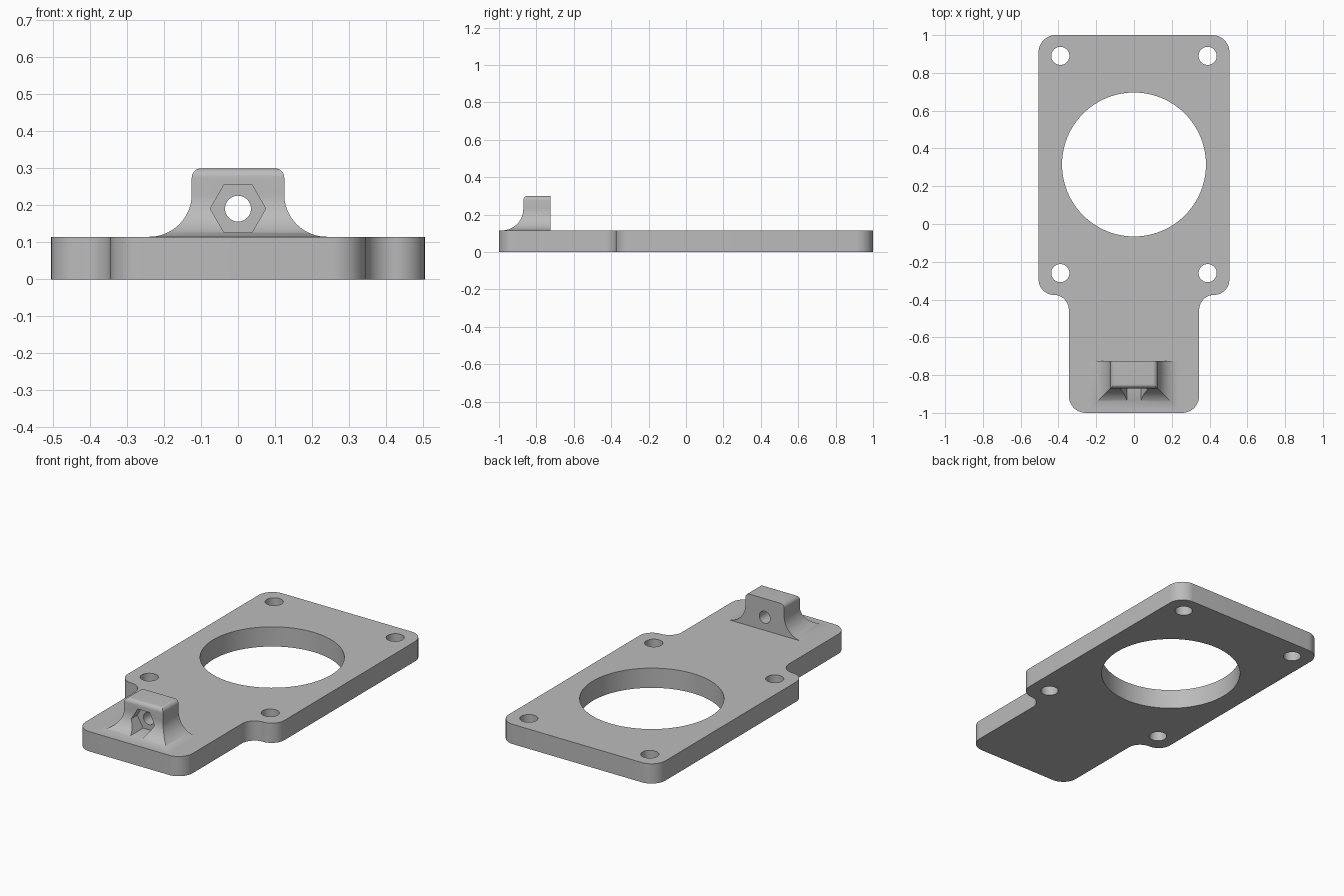
import bpy, bmesh
from math import sin, cos, pi, radians

default = bpy.data.objects.get("Cube")
if default:
    bpy.data.objects.remove(default, do_unlink=True)

grey = bpy.data.materials.new("plain grey")
grey.use_nodes = True
grey.diffuse_color = (0.5, 0.5, 0.5, 1)
grey.node_tree.nodes["Principled BSDF"].inputs["Base Color"].default_value = (0.5, 0.5, 0.5, 1)

THICK = 0.115


def arc(cx, cy, r, start, end, steps=16):
    """Points along a circular arc, angles in degrees."""
    angles = [radians(start + (end - start) * i / steps) for i in range(steps + 1)]
    return [(cx + r * cos(a), cy + r * sin(a)) for a in angles]


def loft(name, rings):
    """Closed solid through a stack of rings with equal point counts."""
    bm = bmesh.new()
    loops = [[bm.verts.new(p) for p in ring] for ring in rings]
    n = len(loops[0])
    for low, high in zip(loops, loops[1:]):
        for i in range(n):
            j = (i + 1) % n
            bm.faces.new((low[i], low[j], high[j], high[i]))
    bm.faces.new(loops[0][::-1])
    bm.faces.new(loops[-1])
    bmesh.ops.recalc_face_normals(bm, faces=bm.faces)
    mesh = bpy.data.meshes.new(name)
    bm.to_mesh(mesh)
    bm.free()
    mesh.materials.append(grey)
    obj = bpy.data.objects.new(name, mesh)
    bpy.context.collection.objects.link(obj)
    return obj


def upright(name, outline, z0, z1):
    return loft(name, [[(x, y, z) for x, y in outline] for z in (z0, z1)])


def lengthwise(name, outline, y0, y1):
    return loft(name, [[(x, y, z) for x, z in outline] for y in (y0, y1)])


def select(obj):
    bpy.ops.object.select_all(action='DESELECT')
    obj.select_set(True)
    bpy.context.view_layer.objects.active = obj


def cut(obj, cutter):
    cutter.hide_render = True
    mod = obj.modifiers.new("cut", 'BOOLEAN')
    mod.operation = 'DIFFERENCE'
    mod.solver = 'EXACT'
    mod.object = cutter
    select(obj)
    bpy.ops.object.modifier_apply(modifier=mod.name)
    bpy.data.objects.remove(cutter, do_unlink=True)


def circle(cx, cy, r, sides):
    return arc(cx, cy, r, 0, 360, sides)[:-1]


# Plate: right half of the outline, mirrored to the left
WIDE, NECK, STEP, R = 0.505, 0.345, -0.375, 0.08
half = arc(NECK - 0.09, -0.91, 0.09, -90, 0)
half += arc(NECK + R, STEP - R, R, 180, 90)
half += arc(WIDE - R, STEP + R, R, -90, 0)[1:]
half += arc(WIDE - 0.09, 0.91, 0.09, 0, 90)
plate = upright("mounting_plate", half + [(-x, y) for x, y in reversed(half)], 0, THICK)

# Large opening and four screw holes
cut(plate, upright("opening_cutter", circle(0, 0.315, 0.381, 96), -0.1, 0.3))
for x in (-0.39, 0.39):
    for y in (-0.26, 0.89):
        cut(plate, upright("screw_cutter", circle(x, y, 0.048, 40), -0.1, 0.3))

# Lug: flared foot on three sides, rounded top, flat back
FLARE, ROUND, TOP = 0.115, 0.025, 0.30
profile = [(FLARE, THICK - 0.02)]
profile += arc(FLARE, THICK + FLARE, FLARE, 270, 180, 20)
profile += arc(-ROUND, TOP - ROUND, ROUND, 0, 90, 8)
rings = []
for d, z in profile:
    w, front, back = 0.125 + d, -0.87 - d, -0.725
    rings.append([(-w, front, z), (w, front, z), (w, back, z), (-w, back, z)])
lug = loft("nut_lug", rings)

# Hexagonal nut pocket in the front and bolt hole right through
cut(lug, lengthwise("pocket_cutter", circle(0, 0.191, 0.075, 6), -1.1, -0.82))
cut(lug, lengthwise("bolt_cutter", circle(0, 0.191, 0.035, 40), -1.1, -0.6))

for part in (plate, lug):
    select(part)
    bpy.ops.object.shade_smooth_by_angle(angle=radians(30))
